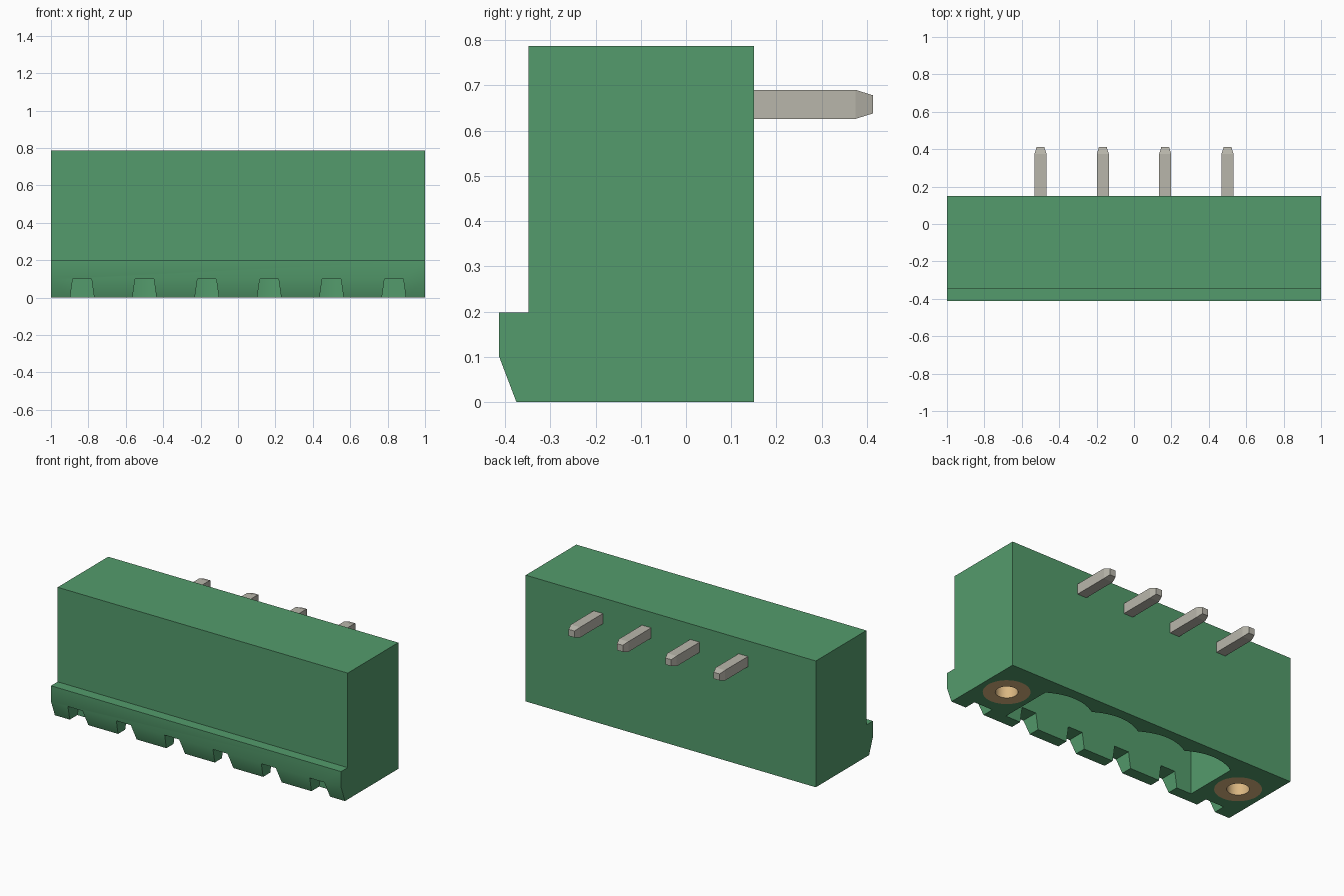
import bpy, bmesh, math
from mathutils import Vector

cube = bpy.data.objects.get("Cube")
if cube:
    bpy.data.objects.remove(cube, do_unlink=True)


def material(name, rgb):
    m = bpy.data.materials.new(name)
    m.use_nodes = True
    m.diffuse_color = (*rgb, 1)
    m.node_tree.nodes["Principled BSDF"].inputs["Base Color"].default_value = (*rgb, 1)
    return m


GREEN = material("green plastic", (0.088, 0.33, 0.15))
TIN = material("tinned metal", (0.485, 0.47, 0.41))
BRASS = material("brass", (0.70, 0.47, 0.22))


def finish(name, bm, mat):
    bmesh.ops.recalc_face_normals(bm, faces=bm.faces)
    mesh = bpy.data.meshes.new(name)
    bm.to_mesh(mesh)
    bm.free()
    mesh.materials.append(mat)
    ob = bpy.data.objects.new(name, mesh)
    bpy.context.collection.objects.link(ob)
    return ob


def loft(bm, rings, closed=False):
    """Skin equal rings of points; cap the ends unless closed into a loop."""
    vs = [[bm.verts.new(p) for p in ring] for ring in rings]
    n = len(vs[0])
    pairs = list(zip(vs, vs[1:] + vs[:1])) if closed else list(zip(vs, vs[1:]))
    for a, b in pairs:
        for i in range(n):
            j = (i + 1) % n
            bm.faces.new((a[i], a[j], b[j], b[i]))
    if not closed:
        bm.faces.new(vs[0])
        bm.faces.new(vs[-1])


def prism(name, points, place, lo, hi):
    bm = bmesh.new()
    loft(bm, [[place(u, v, t) for u, v in points] for t in (lo, hi)])
    return finish(name, bm, GREEN)


def circle(r, z, x, y, n=48):
    angles = [2 * math.pi * i / n for i in range(n)]
    return [(x + r * math.cos(a), y + r * math.sin(a), z) for a in angles]


def smooth(ob):
    bpy.ops.object.select_all(action='DESELECT')
    ob.select_set(True)
    bpy.context.view_layer.objects.active = ob
    bpy.ops.object.shade_smooth_by_angle(angle=math.radians(30))


def cut(ob, cutter):
    mod = ob.modifiers.new("cut", 'BOOLEAN')
    mod.operation, mod.solver, mod.object = 'DIFFERENCE', 'EXACT', cutter
    bpy.context.view_layer.objects.active = ob
    bpy.ops.object.modifier_apply(modifier=mod.name)
    bpy.data.objects.remove(cutter, do_unlink=True)


PITCH = 1 / 3
POLES = [(i - 1.5) * PITCH for i in range(4)]
INSERTS = [-2.5 * PITCH, 2.5 * PITCH]
MID_Y = -0.1

# Housing with chamfered front lip
side = [(0.15, 0), (0.15, 0.787), (-0.348, 0.787), (-0.348, 0.198),
        (-0.413, 0.198), (-0.413, 0.1), (-0.375, 0)]
housing = prism("housing", side, lambda u, v, t: (t, u, v), -1, 1)

# Socket open at the bottom, back wall scalloped once per pole
outline = [(2 * PITCH, -0.305), (-2 * PITCH, -0.305), (-2 * PITCH, 0.035)]
STEPS = 12
for x in POLES:
    for i in range(1, STEPS + 1):
        s = 2 * i / STEPS - 1
        outline.append((x + s * PITCH / 2, 0.035 + 0.05 * (1 - s * s)))
cut(housing, prism("socket_cutter", outline, lambda u, v, t: (u, v, t), -0.1, 0.58))

# Tapered keying notches through the front lip
for x in POLES + INSERTS:
    notch = [(x - 0.067, -0.02), (x + 0.067, -0.02), (x + 0.05, 0.1), (x - 0.05, 0.1)]
    cut(housing, prism("notch_cutter", notch, lambda u, v, t: (u, t, v), -0.5, -0.3))

# Threaded flange inserts: brass sleeves with a blind bore
for label, x in zip(("right", "left"), INSERTS):
    bm = bmesh.new()
    loft(bm, [circle(0.132, z, x, MID_Y) for z in (-0.1, 0.5)])
    cut(housing, finish("insert_cutter", bm, GREEN))
    bm = bmesh.new()
    loft(bm, [circle(r, z, x, MID_Y) for r, z in
              ((0.063, 0.45), (0.063, 0), (0.132, 0), (0.132, 0.5))])
    smooth(finish(label + "_insert", bm, BRASS))
smooth(housing)


def bar(bm, start, end, half=0.032, taper=0.038):
    """Square bar whose far end narrows to a blunt tip."""
    a, b = Vector(start), Vector(end)
    d = (b - a).normalized()
    p = Vector((1, 0, 0))
    q = d.cross(p)
    rings = []
    for c, h in ((a, half), (b - d * taper, half), (b, half * 0.63)):
        rings.append([c + p * h * i + q * h * j
                      for i, j in ((-1, -1), (1, -1), (1, 1), (-1, 1))])
    loft(bm, rings)


# Bent contact pins: solder tail to the back, contact down in the socket
for k, x in enumerate(POLES, 1):
    bm = bmesh.new()
    bar(bm, (x, MID_Y - 0.032, 0.658), (x, 0.413, 0.658))
    bar(bm, (x, MID_Y, 0.69), (x, MID_Y, 0.15))
    finish(f"contact_pin_{k}", bm, TIN)
